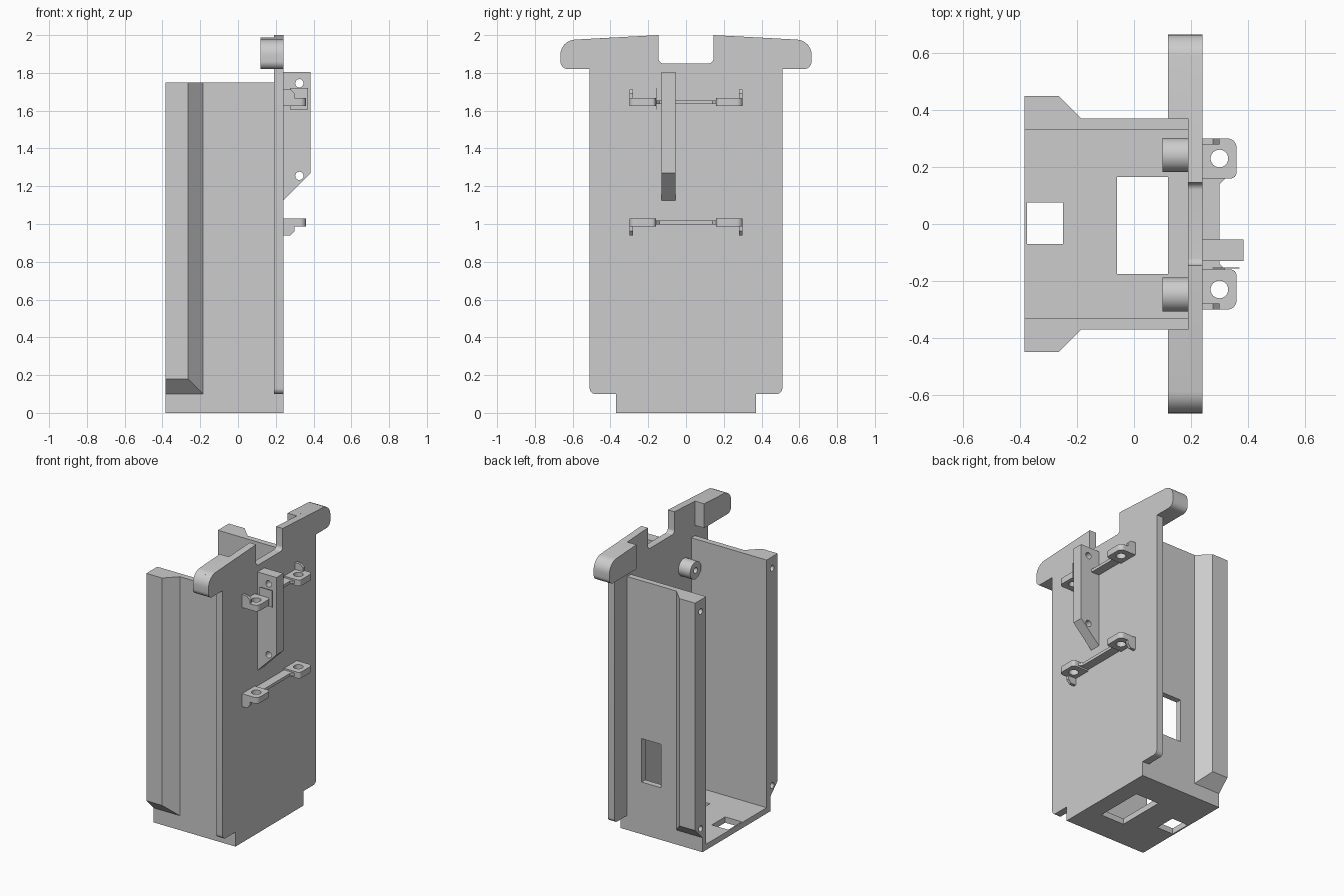
import bpy, bmesh, math
from mathutils import Vector

cube = bpy.data.objects.get("Cube")
if cube:
    bpy.data.objects.remove(cube, do_unlink=True)

grey = bpy.data.materials.new("plain grey")
grey.use_nodes = True
colour = (0.604, 0.604, 0.604, 1)
grey.diffuse_color = colour
grey.node_tree.nodes["Principled BSDF"].inputs["Base Color"].default_value = colour

parts = []


def prism(name, axis, points, lo, hi):
    """Extrude a 2D profile along an axis: x takes (y, z), y takes (x, z), z takes (x, y)."""
    place = {"x": lambda a, b, t: (t, a, b),
             "y": lambda a, b, t: (a, t, b),
             "z": lambda a, b, t: (a, b, t)}[axis]
    bm = bmesh.new()
    low = [bm.verts.new(place(a, b, lo)) for a, b in points]
    high = [bm.verts.new(place(a, b, hi)) for a, b in points]
    bm.faces.new(low)
    bm.faces.new(high)
    n = len(points)
    for i in range(n):
        j = (i + 1) % n
        bm.faces.new((low[i], low[j], high[j], high[i]))
    bmesh.ops.recalc_face_normals(bm, faces=bm.faces)
    mesh = bpy.data.meshes.new(name)
    bm.to_mesh(mesh)
    bm.free()
    mesh.materials.append(grey)
    obj = bpy.data.objects.new(name, mesh)
    bpy.context.collection.objects.link(obj)
    parts.append(obj)
    return obj


def rect(a0, a1, b0, b1):
    return [(a0, b0), (a1, b0), (a1, b1), (a0, b1)]


def box(name, x0, x1, y0, y1, z0, z1):
    return prism(name, "z", rect(x0, x1, y0, y1), z0, z1)


def circle(a, b, r, n=24):
    return [(a + r * math.cos(math.tau * i / n), b + r * math.sin(math.tau * i / n))
            for i in range(n)]


def rounded(corners, steps=6):
    """Round every corner given as (a, b, radius)."""
    out = []
    for i, (a, b, r) in enumerate(corners):
        p = Vector((a, b))
        if not r:
            out.append((a, b))
            continue
        u = (Vector(corners[i - 1][:2]) - p).normalized()
        v = (Vector(corners[(i + 1) % len(corners)][:2]) - p).normalized()
        half = math.acos(u.dot(v)) / 2
        centre = p + (u + v).normalized() * r / math.sin(half)
        start = p + u * r / math.tan(half) - centre
        end = p + v * r / math.tan(half) - centre
        for k in range(steps + 1):
            q = centre + start.lerp(end, k / steps).normalized() * r
            out.append((q.x, q.y))
    return out


def combine(target, tool, operation):
    """Apply a boolean and remove the tool object."""
    mod = target.modifiers.new("combine", "BOOLEAN")
    mod.object, mod.operation, mod.solver = tool, operation, "EXACT"
    graph = bpy.context.evaluated_depsgraph_get()
    mesh = bpy.data.meshes.new_from_object(target.evaluated_get(graph))
    target.modifiers.clear()
    target.data = mesh
    parts.remove(tool)
    bpy.data.objects.remove(tool, do_unlink=True)


def cut(target, tool):
    combine(target, tool, "DIFFERENCE")


def flip(points, side):
    return [(a * side, b) for a, b in points]


# Back plate with wide rounded head, top notch and bottom tab
half_outline = [(0.37, 0, 0), (0.37, 0.1, 0), (0.51, 0.1, 0.03), (0.51, 1.82, 0),
                (0.665, 1.82, 0.04), (0.665, 1.972, 0.08), (0.145, 2, 0), (0.145, 1.85, 0.025)]
outline = half_outline + [(-a, b, r) for a, b, r in reversed(half_outline)]
prism("back_plate", "x", rounded(outline), 0.19, 0.24)

# Floor with two openings
floor = box("floor", -0.385, 0.19, -0.33, 0.33, 0, 0.04)
cut(floor, box("cutter", -0.375, -0.25, -0.07, 0.075, -0.1, 0.1))
cut(floor, box("cutter", -0.06, 0.12, -0.175, 0.165, -0.1, 0.1))

for side, label in ((1, "left"), (-1, "right")):
    # Thick grip blocks behind the head ends
    grip = rounded([(0.37, 1.82, 0), (0.665, 1.82, 0.04),
                    (0.665, 1.972, 0.08), (0.37, 1.988, 0)])
    prism(label + "_grip", "x", flip(grip, side), 0.12, 0.19)

    # Side wall with outward flange, chamfered at its foot
    ys = sorted((0.33 * side, 0.37 * side))
    wall = box(label + "_wall", -0.385, 0.19, *ys, 0, 1.75)
    flange = prism("flange", "z", [(-0.385, 0.37 * side), (-0.385, 0.45 * side),
                                   (-0.265, 0.45 * side), (-0.185, 0.37 * side)], 0.1, 1.75)
    for v in flange.data.vertices:
        if abs(v.co.y) > 0.4 and v.co.z < 0.2:
            v.co.z = 0.18
    combine(wall, flange, "UNION")
    for z in (0.17, 1.67):
        cut(wall, prism("cutter", "x", circle(0.39 * side, z, 0.02), -0.5, -0.27))
    if side == 1:
        cut(wall, box("cutter", -0.07, 0.08, 0.3, 0.4, 0.36, 0.66))

    # Screw boss on the inside of the plate
    y = 0.245 * side - 0.003
    boss = prism(label + "_boss", "x", circle(y, 1.58, 0.06, 32), 0.1, 0.19)
    cut(boss, prism("cutter", "x", circle(y, 1.58, 0.02), 0.05, 0.18))

# Two brackets: drilled pads, small gussets and a thin joining bar
for label, z, up in (("upper", 1.645, 1), ("lower", 1.008, -1)):
    for side in (1, -1):
        shape = rounded([(0.24, 0.16 * side, 0), (0.36, 0.16 * side, 0.02),
                         (0.36, 0.3 * side, 0.03), (0.24, 0.3 * side, 0)])
        pad = prism(label + "_pad", "z", shape, z - 0.021, z + 0.021)
        cut(pad, prism("cutter", "z", circle(0.3, 0.23 * side, 0.031), z - 0.1, z + 0.1))
        gusset = [(0.24, 0.02), (0.24, 0.068), (0.278, 0.068), (0.3, 0.045), (0.3, 0.02)]
        prism(label + "_gusset", "y", [(a, z + up * b) for a, b in gusset],
              0.28 * side, 0.3 * side)
    bar = [(0.24, -0.16), (0.32, -0.16), (0.3, -0.14), (0.3, 0.14), (0.32, 0.16), (0.24, 0.16)]
    prism(label + "_bar", "z", bar, z - 0.01, z + 0.01)

# Upright fin with two holes, and the thin tab beside it
fin = prism("fin", "y", [(0.24, 1.125), (0.385, 1.27), (0.385, 1.805), (0.24, 1.805)],
            -0.13, -0.055)
for z in (1.255, 1.745):
    cut(fin, prism("cutter", "y", circle(0.325, z, 0.022), -0.2, 0))
box("thin_tab", 0.275, 0.37, -0.157, -0.153, 1.605, 1.72)

# Smooth the rounded surfaces and keep edges sharp
bpy.ops.object.select_all(action="DESELECT")
for obj in parts:
    obj.select_set(True)
bpy.context.view_layer.objects.active = parts[0]
bpy.ops.object.shade_smooth_by_angle(angle=math.radians(30))
